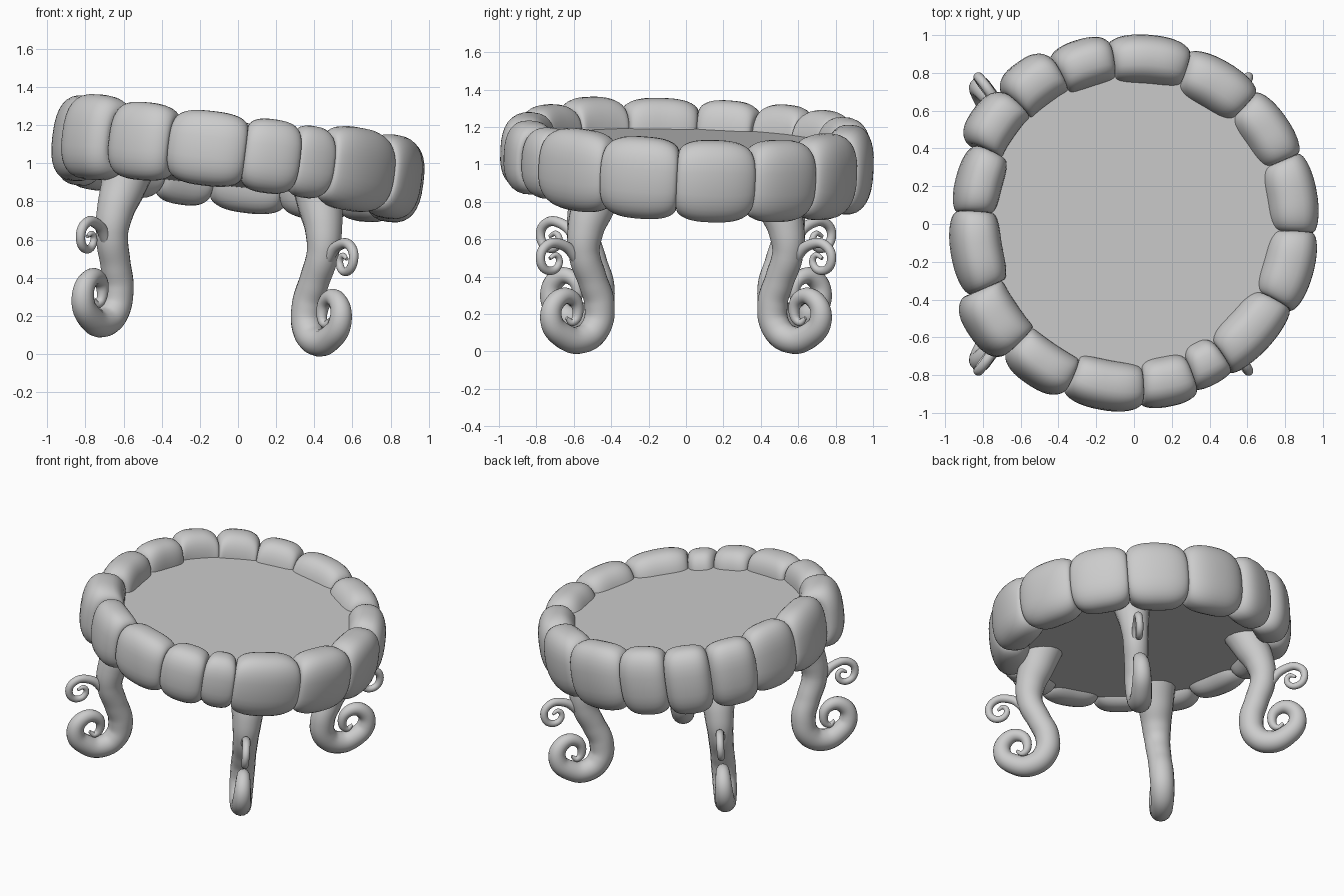
import bpy, bmesh, math
from mathutils import Matrix, Vector

if "Cube" in bpy.data.objects:
    bpy.data.objects.remove(bpy.data.objects["Cube"])

grey = bpy.data.materials.new("plain_grey")
grey.use_nodes = True
grey.diffuse_color = (0.6, 0.6, 0.6, 1)
grey.node_tree.nodes["Principled BSDF"].inputs["Base Color"].default_value = (0.6, 0.6, 0.6, 1)

MID = 1.02                                   # height of the ring's centre
LIFT = Matrix.Translation((0, 0, MID))
RING_TILT = LIFT @ Matrix.Rotation(0.125, 4, "Y") @ Matrix.Rotation(-0.045, 4, "X")
DISC_TILT = LIFT @ Matrix.Rotation(0.1, 4, "Y") @ Matrix.Rotation(-0.025, 4, "X")
LEG_TILT = (Matrix.Translation((-0.07, 0, MID - 0.005)) @ Matrix.Rotation(0.087, 4, "Y")
            @ Matrix.Translation((0, 0, -MID)))


def add_object(name, mesh, matrix):
    obj = bpy.data.objects.new(name, mesh)
    bpy.context.collection.objects.link(obj)
    mesh.materials.clear()
    mesh.materials.append(grey)
    mesh.transform(matrix)
    bpy.ops.object.select_all(action="DESELECT")
    obj.select_set(True)
    bpy.context.view_layer.objects.active = obj
    bpy.ops.object.shade_smooth_by_angle(angle=math.radians(50))
    return obj


def signed_power(value, power):
    return math.copysign(abs(value) ** power, value)


def cushion(name, start, end, inner, outer, half_height, steps=20, sides=32):
    """Puffy segment swept along an arc, pinched at both ends."""
    bm = bmesh.new()
    middle, half_width = (outer + inner) / 2, (outer - inner) / 2
    rows = []
    for i in range(steps + 1):
        u = -math.cos(math.pi * i / steps)
        angle = math.radians(start + (end - start) * (u + 1) / 2)
        puff = 0.68 + 0.32 * math.sqrt(max(0, 1 - abs(u) ** 2.8))
        centre = middle + (0.855 - middle) * 0.5 * u ** 4
        row = []
        for j in range(sides):
            t = math.tau * j / sides
            r = centre + half_width * puff * signed_power(math.cos(t), 0.78)
            z = half_height * puff * signed_power(math.sin(t), 0.78)
            row.append(bm.verts.new((r * math.cos(angle), r * math.sin(angle), z)))
        rows.append(row)
    for a, b in zip(rows, rows[1:]):
        for j in range(sides):
            k = (j + 1) % sides
            bm.faces.new((a[j], a[k], b[k], b[j]))
    bm.faces.new(rows[0])
    bm.faces.new(rows[-1])
    bmesh.ops.recalc_face_normals(bm, faces=bm.faces)
    mesh = bpy.data.meshes.new(name)
    bm.to_mesh(mesh)
    bm.free()
    return add_object(name, mesh, RING_TILT)


def tube(name, path, side_x, side_y):
    """Tapered round tube through (reach, height, radius) points in an upright plane."""
    curve = bpy.data.curves.new(name + "_path", "CURVE")
    curve.dimensions = "3D"
    curve.bevel_depth = 1
    curve.bevel_resolution = 6
    curve.resolution_u = 8
    curve.use_fill_caps = True
    spline = curve.splines.new("BEZIER")
    spline.bezier_points.add(len(path) - 1)
    yaw = math.radians(55)
    for point, (reach, height, radius) in zip(spline.bezier_points, path):
        point.co = Vector((side_x * (0.11 + reach * math.cos(yaw)),
                           side_y * (-0.09 + reach * math.sin(yaw)), height))
        point.radius = radius
        point.handle_left_type = point.handle_right_type = "AUTO"
    helper = bpy.data.objects.new(name + "_helper", curve)
    bpy.context.collection.objects.link(helper)
    bpy.context.view_layer.update()
    evaluated = helper.evaluated_get(bpy.context.evaluated_depsgraph_get())
    mesh = bpy.data.meshes.new_from_object(evaluated)
    bpy.data.objects.remove(helper)
    return add_object(name, mesh, LEG_TILT)


# Ring of cushions: end angle, inner radius, outer radius and half height of each
segments = [(23, 0.7, 0.985, 0.22), (47, 0.715, 0.985, 0.22), (72, 0.705, 0.99, 0.23),
            (98, 0.735, 1.005, 0.235), (117, 0.755, 1.02, 0.235), (135, 0.78, 1.055, 0.235),
            (154, 0.79, 1.045, 0.23), (176, 0.735, 0.975, 0.23), (203, 0.72, 0.985, 0.225),
            (225, 0.765, 1.055, 0.225), (247, 0.77, 1.02, 0.205), (272, 0.735, 1.0, 0.197),
            (290, 0.715, 0.985, 0.195), (303, 0.7, 0.95, 0.19), (331, 0.69, 0.965, 0.22),
            (357, 0.7, 0.985, 0.22)]
start = -3
for number, (end, inner, outer, half_height) in enumerate(segments, 1):
    cushion(f"rim_cushion_{number}", start, end, inner, outer, half_height)
    start = end

# Thick round top inside the ring
bm = bmesh.new()
bmesh.ops.create_cone(bm, cap_ends=True, segments=96, radius1=0.82, radius2=0.82, depth=0.22)
disc = bpy.data.meshes.new("table_top")
bm.to_mesh(disc)
bm.free()
add_object("table_top", disc, DISC_TILT @ Matrix.Translation((0, 0, -0.015)))

# Scrolled legs, each with a small tendril on its outer side
leg_path = [(0.66, 0.97, 0.14), (0.71, 0.84, 0.12), (0.765, 0.7, 0.098), (0.775, 0.58, 0.085),
            (0.72, 0.43, 0.08), (0.675, 0.3, 0.082), (0.695, 0.18, 0.08), (0.79, 0.115, 0.075),
            (0.91, 0.14, 0.068), (0.99, 0.235, 0.06), (0.95, 0.335, 0.05),
            (0.86, 0.345, 0.04), (0.815, 0.27, 0.03), (0.85, 0.21, 0.021), (0.89, 0.235, 0.01)]
tendril_path = [(0.78, 0.47, 0.035), (0.83, 0.56, 0.032), (0.92, 0.63, 0.028),
                (1.02, 0.63, 0.026), (1.06, 0.56, 0.025), (1.01, 0.495, 0.023),
                (0.94, 0.525, 0.02), (0.955, 0.575, 0.016), (1.0, 0.56, 0.009)]
for depth_name, side_y in (("front", -1), ("back", 1)):
    for side_name, side_x in (("left", 1), ("right", -1)):
        name = f"{depth_name}_{side_name}"
        tube(name + "_leg", leg_path, side_x, side_y)
        tube(name + "_tendril", tendril_path, side_x, side_y)
